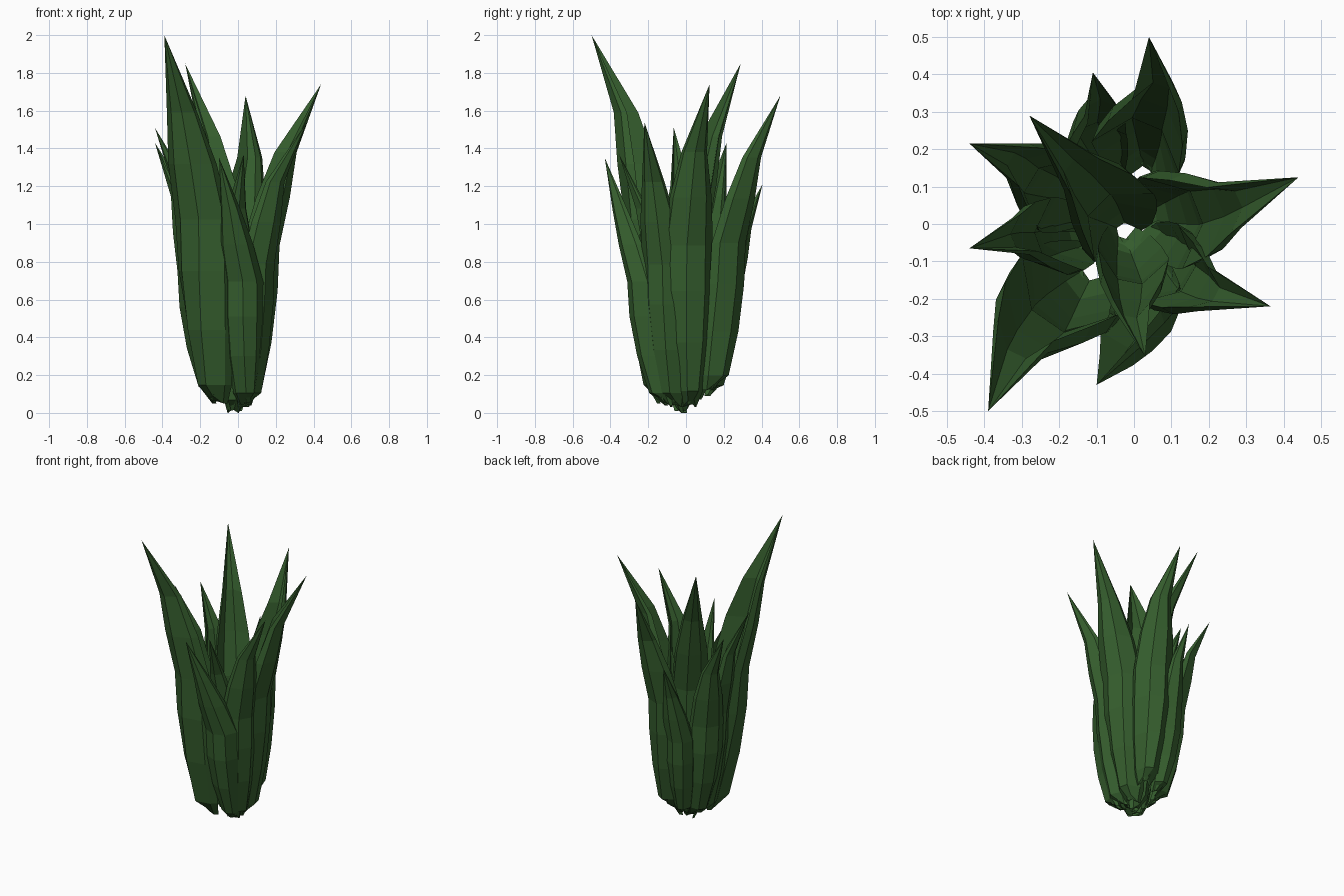
import bpy, bmesh, math
from mathutils import Vector

if "Cube" in bpy.data.objects:
    bpy.data.objects.remove(bpy.data.objects["Cube"])

green = bpy.data.materials.new("leaf green")
green.diffuse_color = (0.036, 0.112, 0.027, 1)
green.use_nodes = True
green.node_tree.nodes["Principled BSDF"].inputs["Base Color"].default_value = green.diffuse_color

# rows up a leaf: path parameter, width factor, depth factor
ROWS = [(0, .3, .5), (.05, .58, .85), (.2, .86, 1), (.36, 1, 1), (.5, 1, 1),
        (.65, .85, .9), (.79, .52, .6), (1, 0, 0)]
# folded cross-section: side (in widths), outward (in depths)
SECTION = [(-.47, -1.15), (-.48, -.45), (-.2, .7), (.17, .8), (.47, -.4), (.48, -1.1), (.17, .3), (-.16, .22)]


def path(t, base, mid, upper, tip):
    """Piecewise path: flares quickly at the foot, then bends out at the tip."""
    pts = [(0, base),
           (.05, base.lerp(mid, .3)),
           (.2, base.lerp(mid, .66)),
           (.36, base.lerp(mid, .92)),
           (.5, mid),
           (.79, upper),
           (1, tip)]
    for (a, p), (b, q) in zip(pts, pts[1:]):
        if t <= b:
            v = p.lerp(q, (t - a) / (b - a))
            break
    v.z = base.z + (tip.z - base.z) * t
    return v


def leaf(name, base, mid, upper, tip, width, azimuth, twist=0):
    base, tip = Vector(base), Vector(tip)
    mid, upper = Vector((*mid, 0)), Vector((*upper, 0))
    bm = bmesh.new()
    rings = []
    for t, wf, df in ROWS:
        c = path(t, base, mid, upper, tip)
        if wf == 0:
            rings.append([bm.verts.new(c)])
            continue
        a = math.radians(azimuth + twist * (t - .45))
        out = Vector((math.cos(a), math.sin(a), 0))
        side = Vector((-out.y, out.x, 0))
        w, d = width * wf, width * .26 * df
        # the foot is cut at a slant, higher on the outside
        slant = .05 if t == 0 else 0
        rings.append([bm.verts.new(c + side * (s * w) + out * (o * d) + Vector((0, 0, slant * max(o, 0))))
                      for s, o in SECTION])
    n = len(SECTION)
    for lo, hi in zip(rings, rings[1:]):
        for i in range(n):
            j = (i + 1) % n
            if len(hi) == 1:
                bm.faces.new((lo[i], lo[j], hi[0]))
            else:
                bm.faces.new((lo[i], lo[j], hi[j], hi[i]))
    bm.faces.new(rings[0][::-1])
    bmesh.ops.recalc_face_normals(bm, faces=bm.faces)
    me = bpy.data.meshes.new(name)
    bm.to_mesh(me)
    bm.free()
    me.materials.append(green)
    bpy.context.collection.objects.link(bpy.data.objects.new(name, me))


# tall leaves
leaf("tall_front_left_leaf", (-.12, -.13, .05), (-.22, -.24), (-.31, -.335), (-.39, -.50, 2.0), .32, 237, 35)
leaf("tall_inner_leaf", (-.03, -.01, .01), (-.08, .04), (-.165, .15), (-.28, .29, 1.85), .25, 138, 20)
leaf("tall_right_leaf", (.04, .02, .03), (.15, .035), (.27, .06), (.44, .125, 1.74), .28, 24, 15)
leaf("tall_back_leaf", (.03, .14, .12), (.03, .25), (.07, .36), (.04, .50, 1.68), .26, 70, 15)
# shorter leaves
leaf("left_leaf", (-.12, -.03, .06), (-.24, -.05), (-.315, -.04), (-.44, -.065, 1.51), .22, 203, 10)
leaf("back_left_leaf", (-.12, .06, .07), (-.26, .11), (-.32, .17), (-.44, .215, 1.43), .23, 152, 10)
leaf("small_back_leaf", (-.07, .13, .09), (-.12, .25), (-.10, .32), (-.11, .405, 1.21), .18, 115, 15)
leaf("front_right_leaf", (.05, -.06, .03), (.13, -.14), (.21, -.185), (.365, -.22, 1.54), .24, -27, 10)
leaf("front_leaf", (.05, -.11, .04), (.05, -.26), (-.03, -.36), (-.10, -.43, 1.35), .21, -68, -10)
leaf("inner_front_leaf", (-.03, -.03, 0), (-.01, -.14), (-.01, -.24), (.03, -.355, 1.37), .2, -98, 10)
